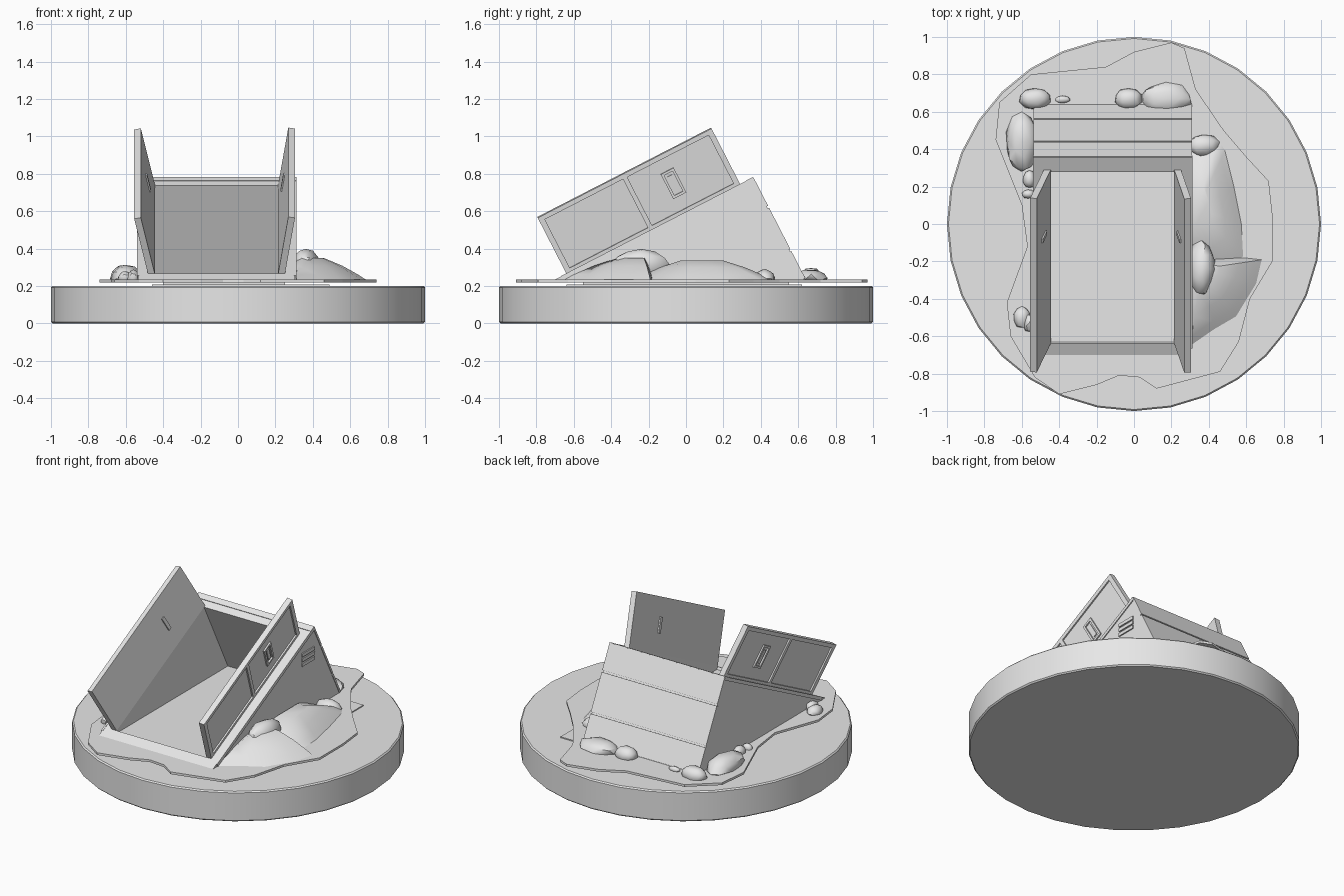
import bpy, bmesh, math, random
from mathutils import Vector, Matrix

if "Cube" in bpy.data.objects:
    bpy.data.objects.remove(bpy.data.objects["Cube"])

grey = bpy.data.materials.new("plain grey")
grey.use_nodes = True
grey.diffuse_color = (0.8, 0.8, 0.8, 1)
grey.node_tree.nodes["Principled BSDF"].inputs["Base Color"].default_value = (0.8, 0.8, 0.8, 1)

GROUND = 0.235
TILT = math.radians(27.2)
U = Vector((0, math.cos(TILT), math.sin(TILT)))    # up the sloping face
N = Vector((0, -math.sin(TILT), math.cos(TILT)))   # out of the sloping face
X = Vector((1, 0, 0))
FOOT = Vector((0, -0.7, GROUND))                   # low front corner
DROP = -math.tan(TILT)                             # depth to the ground per unit of slope


def finish(name, bm, smooth=None):
    bmesh.ops.recalc_face_normals(bm, faces=bm.faces)
    mesh = bpy.data.meshes.new(name)
    bm.to_mesh(mesh)
    bm.free()
    mesh.materials.append(grey)
    ob = bpy.data.objects.new(name, mesh)
    bpy.context.collection.objects.link(ob)
    if smooth:
        bpy.ops.object.select_all(action="DESELECT")
        ob.select_set(True)
        bpy.context.view_layer.objects.active = ob
        bpy.ops.object.shade_smooth_by_angle(angle=math.radians(smooth))
    return ob


def extrude(bm, points, offset):
    face = bm.faces.new([bm.verts.new(p) for p in points])
    ext = bmesh.ops.extrude_face_region(bm, geom=[face])
    moved = [v for v in ext["geom"] if isinstance(v, bmesh.types.BMVert)]
    bmesh.ops.translate(bm, verts=moved, vec=offset)


def prism(name, profile, x0, x1):
    """Profile of (slope, depth) pairs, carried across from x0 to x1."""
    bm = bmesh.new()
    extrude(bm, [FOOT + U * u + N * n + X * x0 for u, n in profile], X * (x1 - x0))
    return finish(name, bm)


def block(bm, low, high, matrix=Matrix()):
    low, high = Vector(low), Vector(high)
    size = Matrix.Diagonal((high - low).to_4d())
    size[3][3] = 1
    bmesh.ops.create_cube(bm, size=1, matrix=matrix @ Matrix.Translation((low + high) / 2) @ size)


def rect(u0, u1, n0, n1):
    return [(u0, n0), (u1, n0), (u1, n1), (u0, n1)]


# Round base
bm = bmesh.new()
bmesh.ops.create_cone(bm, cap_ends=True, segments=32, radius1=1, radius2=1, depth=0.2,
                      matrix=Matrix.Translation((0, 0, 0.1)))
rims = [e for e in bm.edges if abs(e.verts[0].co.z - e.verts[1].co.z) < 0.01]
bmesh.ops.bevel(bm, geom=rims, offset=0.008, segments=1, affect="EDGES")
finish("round_base", bm, 30)

# Thin ground sheet with a ragged outline, and its smaller support
outline = [(.2, .97), (.27, .94), (.33, .72), (.48, .5), (.6, .36), (.72, .23), (.74, .05),
           (.74, -.2), (.62, -.4), (.56, -.63), (.46, -.79), (.12, -.88), (.03, -.82),
           (-.08, -.81), (-.2, -.86), (-.4, -.91), (-.53, -.82), (-.66, -.6), (-.68, -.42),
           (-.57, -.12), (-.6, .1), (-.74, .45), (-.72, .65), (-.55, .8), (-.15, .84), (0, .92)]
bm = bmesh.new()
extrude(bm, [(x, y, 0.22) for x, y in outline], Vector((0, 0, GROUND - 0.22)))
finish("ground_sheet", bm)
bm = bmesh.new()
block(bm, (-.46, -.64, .195), (.49, .62, .207))
block(bm, (-.4, -.55, .2), (.25, .55, .225))
finish("ground_support", bm)

# Tilted cabinet shell: side walls, end wall, sill and floor
LONG = 1.185
for name, x0, x1 in (("left_wall", .215, .306), ("right_wall", -.534, -.445)):
    prism(name, [(0, 0), (LONG, 0), (LONG, LONG * DROP)], x0, x1)
prism("end_wall", [(1.1, 0), (LONG, 0), (LONG, LONG * DROP), (1.1, 1.1 * DROP)], -.45, .22)
prism("front_sill", [(0, 0), (.068, 0), (.068, .068 * DROP)], -.45, .22)
bm = bmesh.new()
block(bm, (-.45, -.66, .225), (.22, .55, .25))
finish("cabinet_floor", bm)

# Trim strips along the sloping edges, ridge lip and back panels
for name, x0, x1 in (("left_trim", .3, .312), ("right_trim", -.54, -.528)):
    prism(name, rect(.04, 1.19, -.02, .002), x0, x1)
prism("ridge_lip", rect(1.15, 1.19, -.015, .004), -.54, .312)
for top, bottom in ((0, -.17), (-.182, -.43), (-.442, -.605)):
    prism("back_panel", rect(LONG - .005, LONG + .008, top, bottom), -.538, .31)
# Side vents
bm = bmesh.new()
for i in range(3):
    z = .562 + i * .032
    block(bm, (.3, .23, z), (.314, .36, z + .022))
finish("side_vents", bm)


# Open doors with framed outer panels and handles
def door(name, side, hinge_x, angle):
    a = math.radians(angle)
    out = N * math.cos(a) + X * (side * math.sin(a))
    thick = X * (side * math.cos(a)) - N * math.sin(a)
    m = Matrix((U, out, thick)).transposed().to_4x4()
    m.translation = FOOT + U * .068 + X * hinge_x
    length, width = 1.045, .345
    bm = bmesh.new()
    block(bm, (0, 0, 0), (length, width, .026), m)
    for u0, u1 in ((0, .03), (.5, .525), (length - .03, length)):
        block(bm, (u0, 0, .02), (u1, width, .036), m)
    for w0, w1 in ((0, .025), (width - .025, width)):
        block(bm, (0, w0, .02), (length, w1, .036), m)
    finish(name, bm)
    # Handle ring outside, pull bar inside
    bm = bmesh.new()
    u, w = .73, .175
    for s in (-1, 1):
        block(bm, (u + s * .032 - .007, w - .075, .02), (u + s * .032 + .007, w + .075, .036), m)
        block(bm, (u - .032, w + s * .068 - .007, .02), (u + .032, w + s * .068 + .007, .036), m)
    block(bm, (u - .013, w - .045, .02), (u + .013, w + .045, .032), m)
    block(bm, (u - .012, w - .05, -.008), (u + .012, w + .05, .005), m)
    finish(name + "_handle", bm)


door("left_door", 1, .215, 9)
door("right_door", -1, -.445, 12.5)


# Heaped soil against the left wall
def mound(name, rim, peak, height):
    bm = bmesh.new()
    peak = Vector(peak)
    rings = []
    for t in (1, .85, .6, .3):
        z = GROUND - .005 + height * (1 - t ** 1.6)
        rings.append([bm.verts.new((*peak.lerp(Vector(p), t), z)) for p in rim])
    bm.faces.new(rings[0])
    bm.faces.new(rings[-1])
    count = len(rim)
    for a, b in zip(rings, rings[1:]):
        for i in range(count):
            j = (i + 1) % count
            bm.faces.new((a[i], a[j], b[j], b[i]))
    finish(name, bm, 50)


mound("rear_soil", [(.25, .42), (.36, .41), (.45, .47), (.49, .4), (.54, .2), (.58, 0),
                    (.59, -.18), (.45, -.28), (.25, -.28)], (.34, .08), .125)
mound("front_soil", [(.25, -.17), (.45, -.175), (.6, -.18), (.69, -.19), (.66, -.32),
                     (.55, -.5), (.43, -.57), (.3, -.66), (.25, -.5)], (.36, -.24), .14)


# Scattered rocks
def rock(name, place, radii, seed):
    rng = random.Random(seed)
    bm = bmesh.new()
    bmesh.ops.create_icosphere(bm, subdivisions=2, radius=1)
    for v in bm.verts:
        v.co *= rng.uniform(.9, 1.06)
        v.co = Vector(place) + Vector([c * r for c, r in zip(v.co, radii)])
        v.co.z = max(v.co.z, GROUND - .008)
    finish(name, bm, 40)


rocks = [((.36, -.24, .31), (.075, .15, .09)), ((-.6, .44, .24), (.09, .17, .075)),
         ((-.53, .67, .24), (.09, .06, .06)), ((-.38, .665, .24), (.04, .02, .02)),
         ((-.03, .67, .24), (.075, .06, .06)), ((.17, .67, .24), (.14, .085, .05)),
         ((-.56, .24, .24), (.035, .05, .04)), ((-.565, .16, .24), (.035, .025, .03)),
         ((-.6, -.5, .24), (.045, .06, .04)), ((-.56, -.53, .24), (.035, .05, .05)),
         ((.37, .42, .24), (.09, .06, .05))]
for i, (place, radii) in enumerate(rocks):
    rock("rock", place, radii, i)
